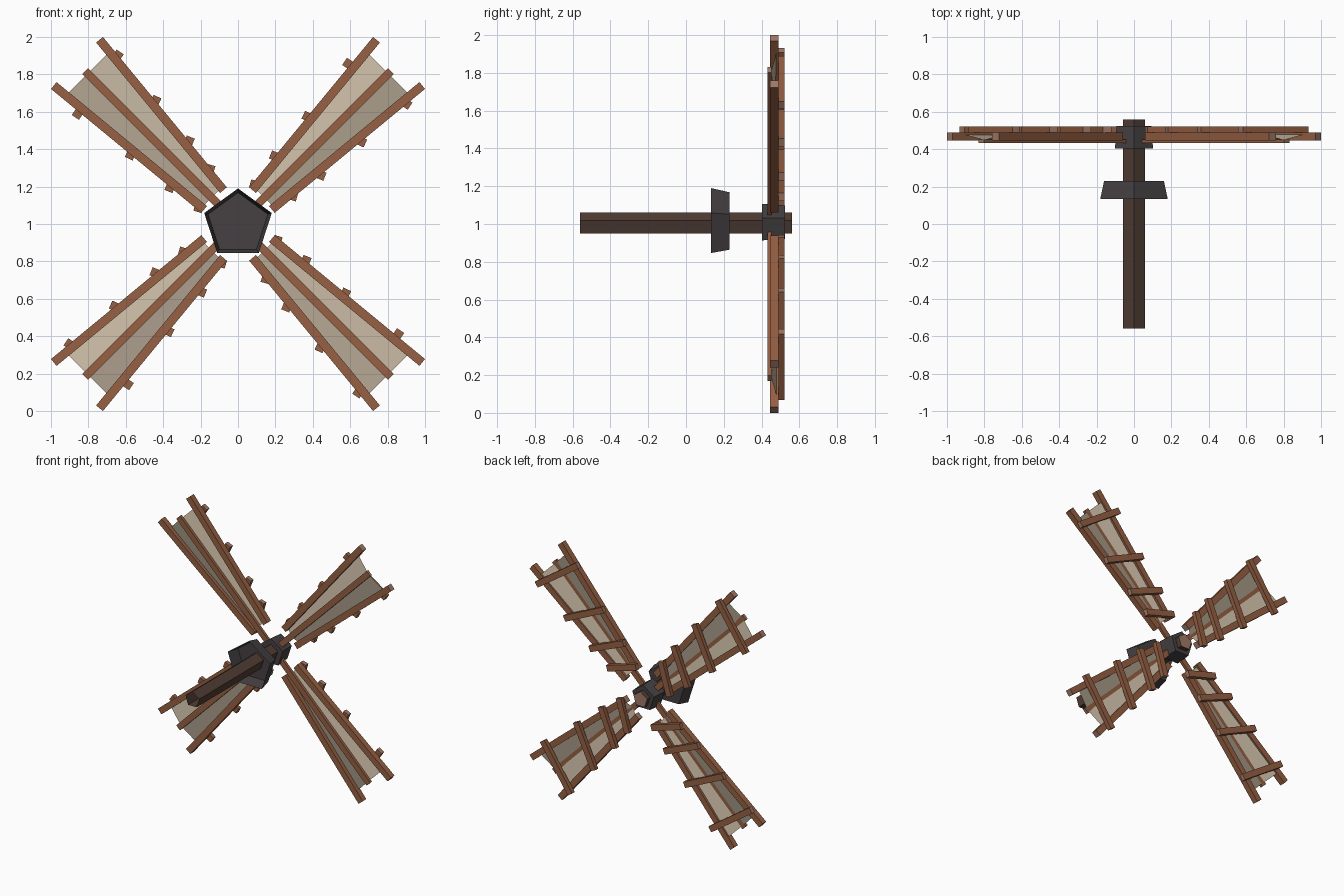
import bpy, bmesh, math
from mathutils import Vector

if "Cube" in bpy.data.objects:
    bpy.data.objects.remove(bpy.data.objects["Cube"])

CENTRE_Z = 1.0

def material(name, rgb):
    m = bpy.data.materials.new(name)
    m.diffuse_color = (*rgb, 1)
    m.use_nodes = True
    m.node_tree.nodes["Principled BSDF"].inputs["Base Color"].default_value = m.diffuse_color
    return m

WOOD = material("warm_wood", (0.305, 0.117, 0.057))
END = material("end_grain", (0.35, 0.19, 0.135))
DARK = material("dark_wood", (0.080, 0.046, 0.033))
IRON = material("dark_iron", (0.061, 0.053, 0.055))
CLOTH = material("sail_cloth", (0.56, 0.47, 0.355))

def finish(name, bm, mats):
    me = bpy.data.meshes.new(name)
    bm.to_mesh(me)
    bm.free()
    for m in mats:
        me.materials.append(m)
    ob = bpy.data.objects.new(name, me)
    bpy.context.collection.objects.link(ob)
    return ob

def pentagon_tube(name, y0, r0, y1, r1, mats, front=True):
    """Five-sided tube along y with a point at the top; the front may stay open."""
    bm = bmesh.new()
    rings = []
    for y, r in ((y0, r0), (y1, r1)):
        angles = [math.pi / 2 + i * math.tau / 5 for i in range(5)]
        rings.append([bm.verts.new((r * math.cos(a), y, CENTRE_Z + r * math.sin(a)))
                      for a in angles])
    a, b = rings
    for i in range(5):
        j = (i + 1) % 5
        bm.faces.new((a[i], a[j], b[j], b[i]))
    back = bm.faces.new(b)
    back.material_index = len(mats) - 1
    if front:
        bm.faces.new(a)
    bm.normal_update()
    bmesh.ops.recalc_face_normals(bm, faces=bm.faces)
    return finish(name, bm, mats)

def sail_point(u, v, y, turn):
    """u runs outward along the sail, v across it."""
    c, s = math.cos(turn), math.sin(turn)
    return Vector((u * c - v * s, y, CENTRE_Z + u * s + v * c))

def bar(name, p, q, width, y0, y1, turn):
    """Square timber from p to q (u, v), with end grain on both ends."""
    bm = bmesh.new()
    p, q = Vector(p), Vector(q)
    d = (q - p).normalized()
    n = Vector((-d.y, d.x)) * width / 2
    ends = []
    for c in (p, q):
        ends.append([bm.verts.new(sail_point(*(c + n * k), y, turn))
                     for k, y in ((-1, y0), (1, y0), (1, y1), (-1, y1))])
    a, b = ends
    for i in range(4):
        j = (i + 1) % 4
        bm.faces.new((a[i], a[j], b[j], b[i]))
    for ring in ends:
        bm.faces.new(ring).material_index = 1
    bmesh.ops.recalc_face_normals(bm, faces=bm.faces)
    return finish(name, bm, (WOOD, END))

def cloth(name, turn):
    """Sail cloth folded forward along the middle spar."""
    bm = bmesh.new()
    rows = []
    for u, half in ((0.20, 0.075), (1.137, 0.165)):
        rows.append([bm.verts.new(sail_point(u, v, y, turn))
                     for v, y in ((-half, 0.483), (0, 0.449), (half, 0.483))])
    for i in range(2):
        bm.faces.new((rows[0][i], rows[0][i + 1], rows[1][i + 1], rows[1][i]))
    return finish(name, bm, (CLOTH,))

# Axle, open at the front, with its collar and hub
pentagon_tube("axle", -0.56, 0.062, 0.56, 0.062, (DARK, END), front=False)
pentagon_tube("collar", 0.133, 0.19, 0.23, 0.168, (IRON,), front=False)
pentagon_tube("hub", 0.403, 0.107, 0.525, 0.098, (IRON,))

# Slanted cross slats: (u, v) at either end
SLATS = [((1.018, 0.212), (1.096, -0.205)), ((0.660, 0.166), (0.786, -0.177)),
         ((0.386, 0.140), (0.507, -0.150)), ((0.199, 0.107), (0.324, -0.122))]

# Four sails
for k in range(4):
    turn = math.radians(45 + 90 * k)
    bar(f"middle_spar_{k}", (0.03, 0), (1.155, 0), 0.044, 0.432, 0.453, turn)
    for side in (-1, 1):
        bar(f"outer_spar_{k}_{side}", (0.183, 0.073 * side), (1.220, 0.173 * side),
            0.047, 0.446, 0.490, turn)
    cloth(f"sail_cloth_{k}", turn)
    for i, (p, q) in enumerate(SLATS):
        bar(f"slat_{k}_{i}", p, q, 0.046, 0.490, 0.522, turn)
